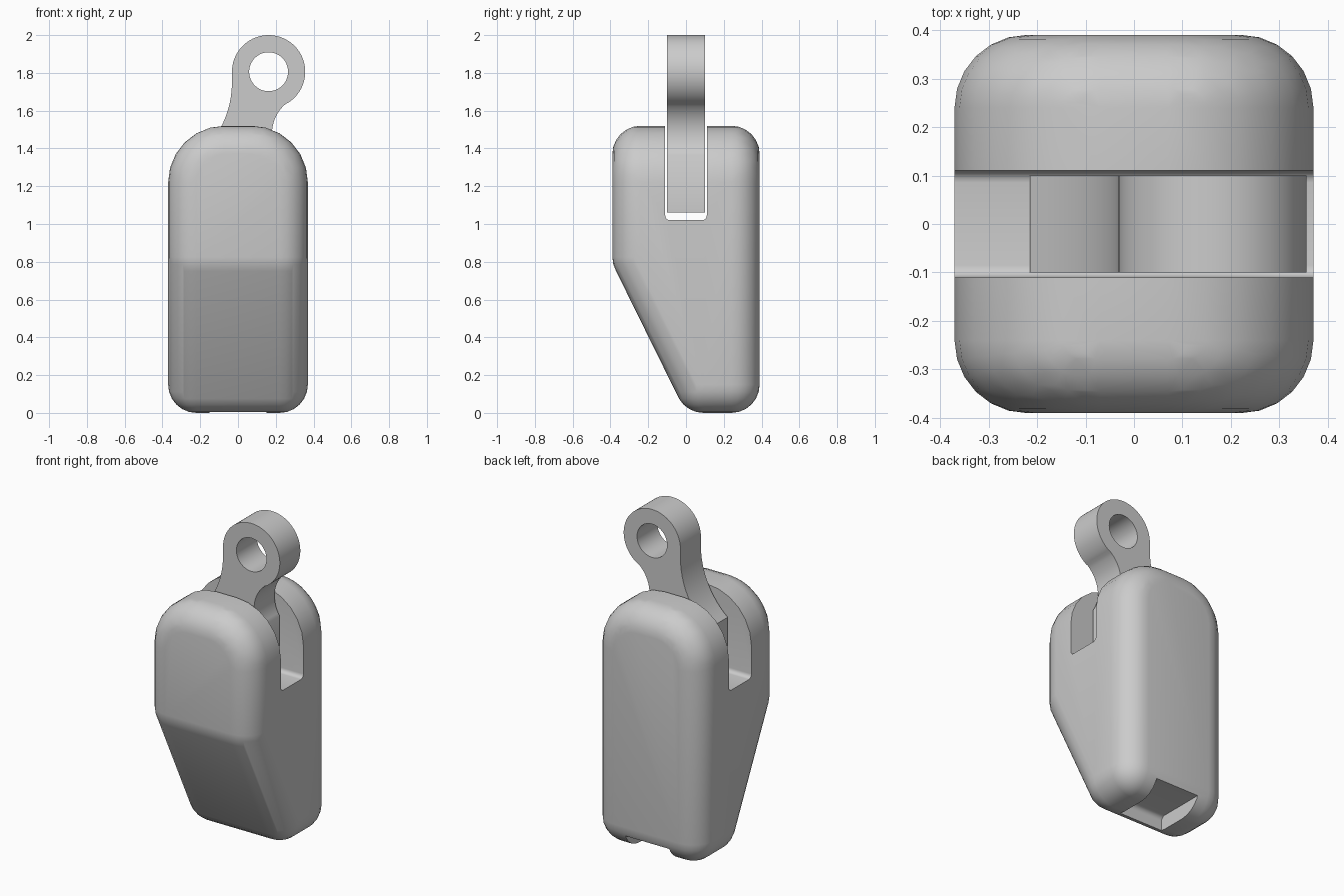
import bpy, bmesh
from math import sin, cos, radians
from mathutils import Vector

cube = bpy.data.objects.get("Cube")
if cube:
    bpy.data.objects.remove(cube, do_unlink=True)

grey = bpy.data.materials.new("plain grey")
grey.use_nodes = True
grey.diffuse_color = (0.6, 0.6, 0.6, 1)
grey.node_tree.nodes["Principled BSDF"].inputs["Base Color"].default_value = (0.6, 0.6, 0.6, 1)


def make_object(name, bm):
    bmesh.ops.recalc_face_normals(bm, faces=bm.faces[:])
    mesh = bpy.data.meshes.new(name)
    bm.to_mesh(mesh)
    bm.free()
    mesh.materials.append(grey)
    obj = bpy.data.objects.new(name, mesh)
    bpy.context.collection.objects.link(obj)
    return obj


def select_only(obj):
    bpy.ops.object.select_all(action='DESELECT')
    obj.select_set(True)
    bpy.context.view_layer.objects.active = obj


def arc(cx, cz, r, start, end, steps):
    """Points on a circle from one angle to another, in degrees."""
    angles = [radians(start + (end - start) * i / steps) for i in range(steps + 1)]
    return [(cx + r * cos(a), cz + r * sin(a)) for a in angles]


def prism(name, points, half, axis):
    """Extrude a flat outline to both sides along x or y."""
    bm = bmesh.new()
    place = (lambda p, d: (d, p[0], p[1])) if axis == 'X' else (lambda p, d: (p[0], d, p[1]))
    face = bm.faces.new([bm.verts.new(place(p, -half)) for p in points])
    new = bmesh.ops.extrude_face_region(bm, geom=[face], use_keep_orig=True)["geom"]
    move = Vector(place((0, 0), 2 * half))
    bmesh.ops.translate(bm, verts=[v for v in new if isinstance(v, bmesh.types.BMVert)], vec=move)
    return make_object(name, bm)


def cut(obj, cutter):
    cutter.hide_render = True
    mod = obj.modifiers.new("cut", 'BOOLEAN')
    mod.operation = 'DIFFERENCE'
    mod.solver = 'EXACT'
    mod.object = cutter
    select_only(obj)
    bpy.ops.object.modifier_apply(modifier=mod.name)
    bpy.data.objects.remove(cutter, do_unlink=True)


def smooth(obj):
    select_only(obj)
    bpy.ops.object.shade_smooth_by_angle(angle=radians(35))


# Body: a convex shell around equal balls, giving evenly rounded edges
R = 0.15
centres = []
for side in (-1, 1):
    for x, z in arc(0.07, 1.22, 0.15, 0, 90, 6):
        centres += [(side * x, y, z) for y in (-0.24, 0.24)]
    centres += [(side * 0.22, y, z) for y, z in ((-0.24, 0.825), (0.093, R), (0.24, R))]
ball = [Vector((r * cos(a), r * sin(a), z))
        for r, z in arc(0, 0, R, -90, 90, 12)
        for a in (radians(15 * i) for i in range(24))]
bm = bmesh.new()
for c in centres:
    for p in ball:
        bm.verts.new(Vector(c) + p)
bmesh.ops.remove_doubles(bm, verts=bm.verts[:], dist=0.0005)
bmesh.ops.convex_hull(bm, input=bm.verts[:])
bmesh.ops.delete(bm, geom=[v for v in bm.verts if not v.link_faces], context='VERTS')
bmesh.ops.dissolve_limit(bm, angle_limit=radians(0.5), verts=bm.verts[:], edges=bm.edges[:])
body = make_object("body", bm)

# Slot across the top of the body
slot = arc(-0.085, 1.045, 0.025, 180, 270, 5) + arc(0.085, 1.045, 0.025, 270, 360, 5)
cut(body, prism("slot_cutter", slot + [(0.11, 1.7), (-0.11, 1.7)], 0.6, 'X'))

# Shallow notch under the back edge
notch = arc(0.09, 0.06, 0.03, 180, 90, 5) + [(0.6, 0.09), (0.6, -0.2), (0.06, -0.2)]
cut(body, prism("notch_cutter", notch, 0.15, 'X'))
smooth(body)

# Link: a square foot, a flared neck and a round eye
outline = [(0.215, 1.06), (-0.215, 1.06)]
outline += arc(-0.544, 1.75, 0.512, -50, 0, 12)
outline += arc(0.162, 1.806, 0.194, 180, -55.8, 44)
outline += arc(0.384, 1.48, 0.204, 124.2, 214, 16)[1:]
link = prism("link", outline, 0.1, 'Y')
cut(link, prism("eye_cutter", arc(0.162, 1.806, 0.103, 0, 352.5, 47), 0.3, 'Y'))
smooth(link)
